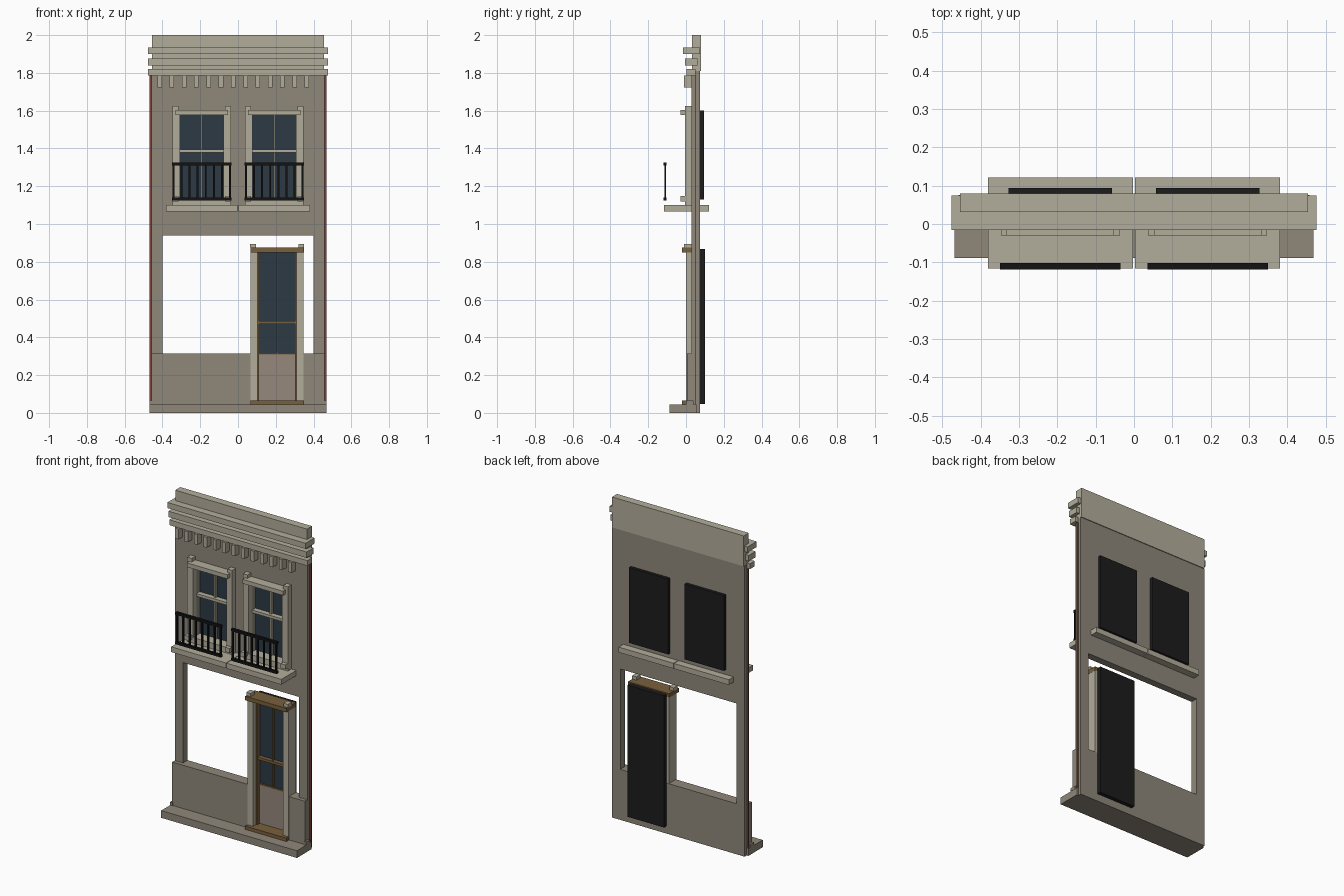
import bpy
import bmesh

cube = bpy.data.objects.get("Cube")
if cube:
    bpy.data.objects.remove(cube, do_unlink=True)


def material(name, r, g, b):
    m = bpy.data.materials.new(name)
    m.use_nodes = True
    m.diffuse_color = (r, g, b, 1)
    bsdf = next(n for n in m.node_tree.nodes if n.type == 'BSDF_PRINCIPLED')
    bsdf.inputs["Base Color"].default_value = (r, g, b, 1)
    return m


STONE = material("taupe stone", 0.275, 0.245, 0.195)
TRIM = material("pale trim", 0.45, 0.42, 0.33)
GLASS = material("dark blue glass", 0.026, 0.042, 0.06)
BACKING = material("black backing", 0.012, 0.012, 0.012)
IRON = material("black iron", 0.006, 0.006, 0.006)
WOOD = material("brown wood", 0.19, 0.115, 0.045)
PANEL = material("door taupe", 0.3, 0.25, 0.2)
BRICK = material("red brick", 0.2, 0.055, 0.035)


def finish(name, bm, mat):
    bmesh.ops.recalc_face_normals(bm, faces=bm.faces)
    mesh = bpy.data.meshes.new(name)
    bm.to_mesh(mesh)
    bm.free()
    mesh.materials.append(mat)
    ob = bpy.data.objects.new(name, mesh)
    bpy.context.collection.objects.link(ob)
    return ob


def add_box(bm, x, y, z):
    """Box spanning the three (low, high) ranges."""
    verts = bmesh.ops.create_cube(bm, size=1)["verts"]
    for v in verts:
        v.co = [r[0] + (c + 0.5) * (r[1] - r[0]) for r, c in zip((x, y, z), v.co)]


def boxes(name, mat, *specs):
    bm = bmesh.new()
    for spec in specs:
        add_box(bm, *spec)
    return finish(name, bm, mat)


def slab(name, mat, x, y, z, holes):
    """Flat slab with rectangular holes (x0, x1, z0, z1)."""
    xs = sorted({*x, *(h[i] for h in holes for i in (0, 1))})
    zs = sorted({*z, *(h[i] for h in holes for i in (2, 3))})
    bm = bmesh.new()
    for x0, x1 in zip(xs, xs[1:]):
        for z0, z1 in zip(zs, zs[1:]):
            cx, cz = (x0 + x1) / 2, (z0 + z1) / 2
            if any(h[0] < cx < h[1] and h[2] < cz < h[3] for h in holes):
                continue
            bm.faces.new([bm.verts.new((px, y[0], pz)) for px, pz in
                          ((x0, z0), (x1, z0), (x1, z1), (x0, z1))])
    bmesh.ops.remove_doubles(bm, verts=bm.verts, dist=1e-5)
    ext = bmesh.ops.extrude_face_region(bm, geom=bm.faces[:], use_keep_orig=True)
    moved = [g for g in ext["geom"] if isinstance(g, bmesh.types.BMVert)]
    bmesh.ops.translate(bm, verts=moved, vec=(0, y[1] - y[0], 0))
    return finish(name, bm, mat)


# Main wall with shopfront, door and window openings
WIN = 0.192
DOOR = 0.207
door_hole = (DOOR - 0.103, DOOR + 0.103, 0.05, 0.315)
holes = [(-0.4, 0.4, 0.315, 0.94), door_hole]
holes += [(c - 0.115, c + 0.115, 1.13, 1.59) for c in (-WIN, WIN)]
slab("wall", STONE, (-0.457, 0.457), (0.03, 0.075), (0, 1.81), holes)
slab("lower_panel", STONE, (-0.457, 0.457), (0.005, 0.03), (0.03, 0.315), [door_hole])

# Base step, corner blocks and brick edges
boxes("base_step", STONE, ((-0.468, 0.468), (-0.088, 0.055), (0, 0.045)))
boxes("corner_blocks", STONE, *[
    ((s * 0.461 - 0.008, s * 0.461 + 0.008), (0.0, 0.04), (0.045, 0.065)) for s in (-1, 1)])
boxes("brick_edges", BRICK, *[
    ((s * 0.462 - 0.006, s * 0.462 + 0.006), (0.05, 0.054), (0.045, 1.785)) for s in (-1, 1)])

# Parapet, cornice mouldings and dentils
boxes("parapet", TRIM, ((-0.454, 0.454), (0.031, 0.08), (1.81, 2.0)))
boxes("cornice", TRIM,
      ((-0.476, 0.476), (-0.015, 0.074), (1.9, 1.935)),
      ((-0.476, 0.476), (-0.005, 0.062), (1.84, 1.877)),
      ((-0.476, 0.476), (0.003, 0.05), (1.787, 1.82)))
boxes("dentils", TRIM, *[
    ((-0.427 + i * 0.065, -0.403 + i * 0.065), (-0.01, 0.035), (1.722, 1.787))
    for i in range(13)])

# Upper windows with sills, surrounds, sashes and balcony rails
for side, c in (("right", -WIN), ("left", WIN)):
    def across(a, b):
        return (c + a, c + b)

    surround = [(across(-0.14, 0.14), (-0.03, 0.035), (1.577, 1.603)),
                (across(-0.116, 0.116), (-0.005, 0.07), (1.1, 1.135))]
    for s in (-1, 1):
        surround += [
            ((c + s * 0.135 - 0.02, c + s * 0.135 + 0.02), (-0.005, 0.035), (1.1, 1.6)),
            ((c + s * 0.139 - 0.016, c + s * 0.139 + 0.016), (-0.03, 0.03), (1.12, 1.148)),
            ((c + s * 0.139 - 0.016, c + s * 0.139 + 0.016), (-0.005, 0.03), (1.6, 1.625))]
    boxes(side + "_window_surround", TRIM, *surround)
    boxes(side + "_window_glass", GLASS, (across(-0.116, 0.116), (0.062, 0.07), (1.12, 1.59)))
    boxes(side + "_window_sash", TRIM,
          (across(-0.116, 0.116), (0.03, 0.064), (1.378, 1.395)),
          (across(-0.005, 0.005), (0.045, 0.064), (1.13, 1.59)))
    boxes(side + "_window_backing", BACKING,
          (across(-0.135, 0.135), (0.074, 0.094), (1.13, 1.6)))
    near, far = sorted((0.002 if c > 0 else -0.002, 0.38 if c > 0 else -0.38))
    boxes(side + "_balcony_ledge", TRIM, ((near, far), (-0.116, 0.121), (1.067, 1.1)))
    rails = [(across(-0.157, 0.157), (-0.118, -0.102), (z - 0.008, z + 0.008))
             for z in (1.133, 1.317)]
    for i in range(8):
        x = -0.15 + i * 0.3 / 7
        rails.append((across(x - 0.005, x + 0.005), (-0.115, -0.105), (1.133, 1.317)))
    boxes(side + "_balcony_rail", IRON, *rails)

# Door frame, lintel and threshold
posts, stiles = [], []
for s in (-1, 1):
    p, q = DOOR + s * 0.122, DOOR + s * 0.1
    posts += [((p - 0.019, p + 0.019), (0.0, 0.073), (0.05, 0.853)),
              ((DOOR + s * 0.128 - 0.015, DOOR + s * 0.128 + 0.015),
               (-0.01, 0.03), (0.875, 0.895))]
    stiles.append(((q - 0.004, q + 0.004), (0.03, 0.066), (0.06, 0.853)))
boxes("door_posts", TRIM, *posts)
boxes("door_woodwork", WOOD, *stiles,
      ((DOOR - 0.142, DOOR + 0.142), (-0.022, 0.073), (0.85, 0.875)),
      ((DOOR - 0.142, DOOR + 0.142), (-0.022, 0.06), (0.045, 0.066)),
      ((DOOR - 0.1, DOOR + 0.1), (0.035, 0.064), (0.471, 0.487)),
      ((DOOR - 0.1, DOOR + 0.1), (0.05, 0.064), (0.308, 0.316)),
      ((DOOR - 0.004, DOOR + 0.004), (0.045, 0.064), (0.315, 0.85)))

# Door leaf
boxes("door_glass", GLASS, ((DOOR - 0.103, DOOR + 0.103), (0.06, 0.07), (0.315, 0.853)))
boxes("door_lower_panel", PANEL, ((DOOR - 0.1, DOOR + 0.1), (0.055, 0.07), (0.06, 0.312)))
boxes("door_backing", BACKING, ((DOOR - 0.125, DOOR + 0.125), (0.073, 0.1), (0.047, 0.868)))
